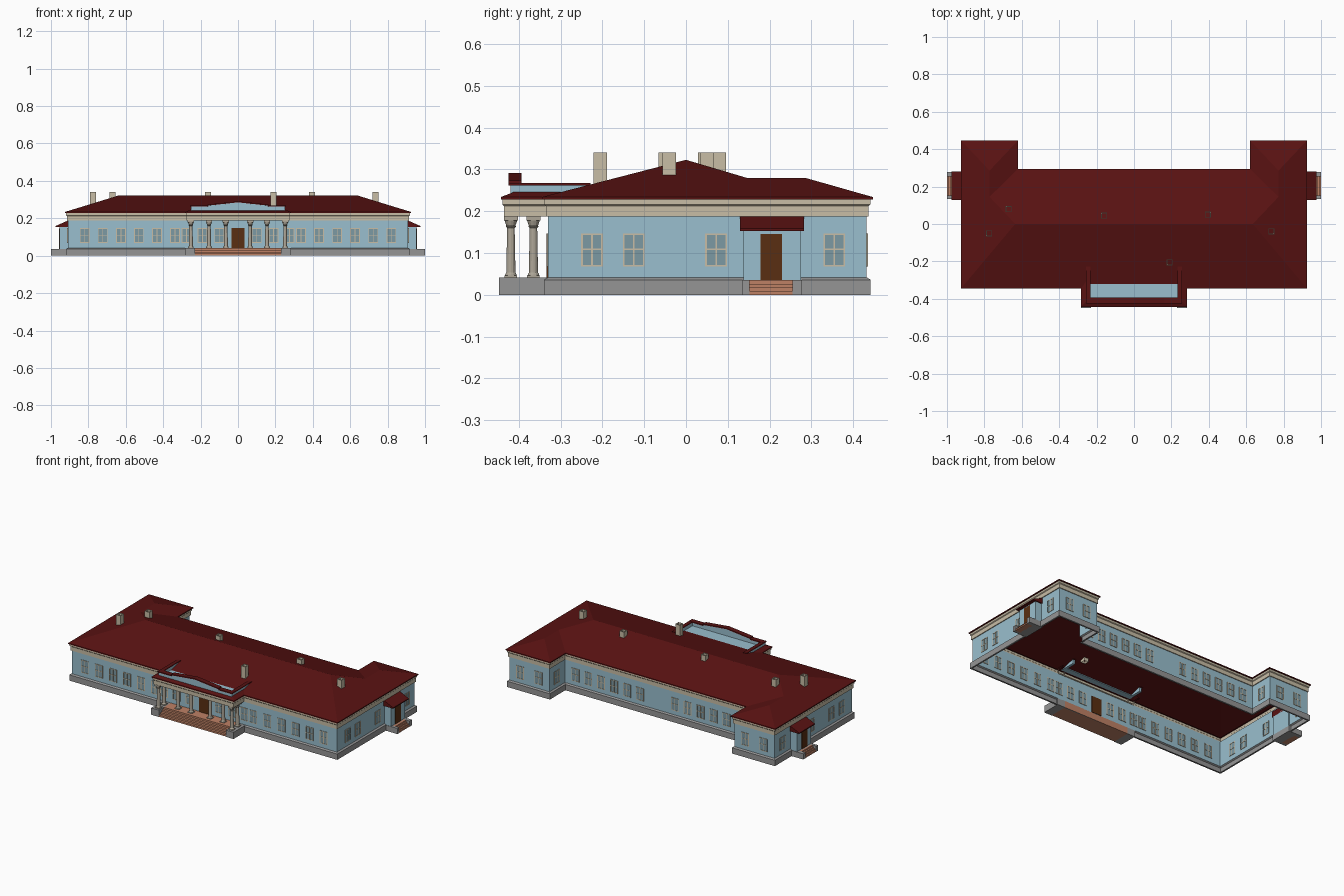
import bpy
from math import pi, sin, cos
from mathutils import Vector

if "Cube" in bpy.data.objects:
    bpy.data.objects.remove(bpy.data.objects["Cube"])

COL = {"roof": (.1, .006, .006), "wall": (.32, .52, .62), "cream": (.58, .51, .38),
       "stone": (.3, .3, .3), "step": (.52, .22, .13), "door": (.1, .028, .006),
       "glass": (.2, .32, .37), "column": (.42, .38, .31)}
MAT = {}
for k, c in COL.items():
    MAT[k] = bpy.data.materials.new(k)
    MAT[k].diffuse_color = (*c, 1)


def place(name, me, loc=(0, 0, 0), rot=0):
    ob = bpy.data.objects.new(name, me)
    ob.location = loc
    ob.rotation_euler.z = rot
    bpy.context.collection.objects.link(ob)
    return ob


def mesh(name, verts, faces, col):
    me = bpy.data.meshes.new(name)
    me.from_pydata(verts, [], faces)
    me.materials.append(MAT[col])
    me.update()
    return me


def boxes(name, items, col):
    v, f = [], []
    for x0, x1, y0, y1, z0, z1 in items:
        x0, x1 = min(x0, x1), max(x0, x1)
        b = len(v)
        v += [(x, y, z) for z in (z0, z1) for x, y in ((x0, y0), (x1, y0), (x1, y1), (x0, y1))]
        f += [[b + i for i in q] for q in ((3, 2, 1, 0), (4, 5, 6, 7), (0, 1, 5, 4),
                                           (1, 2, 6, 5), (2, 3, 7, 6), (3, 0, 4, 7))]
    return mesh(name, v, f, col)


def box(name, b, col):
    return place(name, boxes(name, [b], col))


def sweep(name, path, profile, col, closed=True):
    """Carry an (outward offset, z) profile round a counter-clockwise plan path."""
    n = len(path)
    pts = [Vector(p) for p in path]
    segs = n if closed else n - 1
    nor = []
    for i in range(segs):
        d = (pts[(i + 1) % n] - pts[i]).normalized()
        nor.append(Vector((d.y, -d.x)))
    v = []
    for i, p in enumerate(pts):
        a = nor[i - 1] if closed or i > 0 else nor[0]
        b = nor[i] if i < segs else nor[-1]
        m = (a + b) / (1 + a.dot(b))
        v += [(p.x + m.x * o, p.y + m.y * o, z) for o, z in profile]
    k = len(profile)
    f = [(i * k + j, (i + 1) % n * k + j, (i + 1) % n * k + j + 1, i * k + j + 1)
         for i in range(segs) for j in range(k - 1)]
    return place(name, mesh(name, v, f, col))


def prism(name, prof, y0, y1, col):
    n = len(prof)
    v = [(x, y, z) for y in (y0, y1) for x, z in prof]
    f = [list(range(n)), list(range(2 * n - 1, n - 1, -1))]
    f += [(i, i + n, (i + 1) % n + n, (i + 1) % n) for i in range(n)]
    return place(name, mesh(name, v, f, col))


# Main shell: plinth, walls, cornice and eave all follow one plan
plan = [(-.91, -.33), (.91, -.33), (.91, .432), (.635, .432), (.635, .28),
        (-.635, .28), (-.635, .432), (-.91, .432)]
cornice = [(0, .187), (.005, .187), (.005, .212), (.009, .216), (.009, .228)]
sweep("plinth", plan, [(0, 0), (.01, 0), (.01, .036), (0, .042)], "stone")
sweep("walls", plan, [(0, .04), (0, .2)], "wall")
sweep("cornice", plan, cornice, "cream")
sweep("eave", plan, [(0, .228), (.015, .228), (.015, .234)], "roof")

# Hipped roof with two rear wings
half = [(.925, -.345, .234), (.925, .447, .234), (.62, .447, .234), (.62, .295, .234),
        (.635, 0, .323), (.7725, .145, .28), (.7725, .285, .28)]
rv = half + [(-x, y, z) for x, y, z in half]
rf = [(7, 0, 4, 11), (3, 10, 12, 11, 4, 5)]
wing = [(0, 1, 6, 5, 4), (1, 2, 6), (2, 3, 5, 6)]
rf += wing + [[i + 7 for i in reversed(q)] for q in wing]
place("roof", mesh("roof", rv, rf, "roof"))

# Chimneys, open at the top
for x, y, z in ((-.67, .08, .27), (-.775, -.05, .26), (-.16, .045, .29), (.395, .05, .29),
                (.19, -.205, .255), (.735, -.04, .27)):
    h = .016
    sweep("chimney", [(x - h, y - h), (x + h, y - h), (x + h, y + h), (x - h, y + h)],
          [(0, z), (0, .34), (-.004, .34), (-.004, z)], "cream")

# Windows: shared frame and glass
w, z0, z1, t = .026, .068, .147, .004
frame = boxes("window_frame", [(-w, -w + t, -.003, .003, z0, z1), (w - t, w, -.003, .003, z0, z1),
                               (-w, w, -.003, .003, z0, z0 + t), (-w, w, -.003, .003, z1 - t, z1),
                               (-.002, .002, -.003, .003, z0, z1),
                               (-w, w, -.003, .003, .107, .111)], "cream")
glass = boxes("window_glass", [(-w, w, -.0015, .0015, z0, z1)], "glass")


def window(x, y, rot):
    place("window_frame", frame, (x, y, 0), rot)
    place("window_glass", glass, (x, y, 0), rot)


for s in (1, -1):
    for x in (.1, .19, .275, .337, .433, .53, .626, .723, .82):
        window(s * x, -.33, 0)
    for i in range(6):
        window(s * (.12 + .0885 * i), .28, pi)
    for x in (.71, .835):
        window(s * x, .432, pi)
    for y in (-.225, -.125, .072, .355):
        window(s * .91, y, s * pi / 2)
    window(s * .635, .36, -s * pi / 2)

# Front door
box("front_door", (-.035, .035, -.334, -.327, .042, .147), "door")

# Side porches with lean-to roofs, steps and cheek walls
for s in (1, -1):
    box("porch_wall", (s * .905, s * .955, .137, .275, .035, .165), "wall")
    box("porch_door", (s * .95, s * .958, .178, .23, .035, .146), "door")
    prism("porch_roof", [(s * .905, .153), (s * .975, .153), (s * .975, .159), (s * .905, .19)],
          .129, .282, "roof")
    box("porch_plinth", (s * .905, s * .965, .135, .278, 0, .035), "stone")
    for y0, y1 in ((.135, .152), (.255, .278)):
        box("porch_cheek", (s * .96, s * 1.0, y0, y1, 0, .035), "stone")
    place("porch_steps", boxes("porch_steps", [(s * .96, s * (.999 - .008 * i), .152, .255, 0,
                                                .00875 * (i + 1)) for i in range(4)], "step"))

# Portico base and front steps
box("portico_platform", (-.23, .23, -.388, -.33, 0, .042), "step")
place("front_steps", boxes("front_steps", [(-.23, .23, -.445 + .015 * i, -.385, 0, .0105 * (i + 1))
                                           for i in range(4)], "step"))
for s in (1, -1):
    box("portico_cheek", (s * .23, s * .283, -.448, -.33, 0, .042), "stone")

# Columns: turned shafts on twelve sides with square bases and caps
spots = [(s * x, -.365) for s in (1, -1) for x in (.065, .155, .252)]
spots += [(.252, -.419), (-.252, -.419)]
for x, y in spots:
    ring = [(x + .01 * cos(i * pi / 6), y + .01 * sin(i * pi / 6)) for i in range(12)]
    sweep("column", ring, [(.004, .046), (.003, .05), (.001, .053), (-.001, .16), (.002, .163),
                           (.001, .166), (.005, .178)], "column")
    place("column_blocks", boxes("column_blocks", [
        (x - .015, x + .015, y - .015, y + .015, .042, .046),
        (x - .017, x + .017, y - .017, y + .017, .178, .188)], "column"))

# Portico entablature, ceiling and roof skirt
path = [(-.27, -.33), (-.27, -.43), (.27, -.43), (.27, -.33)]
sweep("portico_cornice", path, [(-.035, .23), (-.035, .187)] + cornice, "cream", False)
box("portico_ceiling", (-.265, .265, -.425, -.33, .205, .21), "cream")
path = [(-.27, -.29), (-.27, -.43), (.27, -.43), (.27, -.29)]
sweep("portico_roof", path, [(0, .228), (.013, .228), (.013, .234), (-.018, .246)], "roof", False)
box("portico_deck", (-.24, .24, -.42, -.3, .236, .2405), "wall")

# Parapet with a low gabled centre and red capping
top = [(.252, .262), (.16, .262), (.16, .268), (0, .285), (-.16, .268), (-.16, .262), (-.252, .262)]
prism("parapet_front", [(-.252, .236), (.252, .236)] + top, -.42, -.4, "wall")
prism("parapet_cap", [(x * 1.015, z) for x, z in top]
      + [(x * 1.015, z + .006) for x, z in reversed(top)], -.425, -.394, "roof")
for s in (1, -1):
    box("parapet_side", (s * .236, s * .252, -.42, -.235, .236, .262), "wall")
    box("parapet_side_cap", (s * .233, s * .256, -.424, -.228, .262, .267), "roof")

for m in bpy.data.materials:
    if m.users and not m.is_grease_pencil:
        m.use_nodes = True
        m.node_tree.nodes["Principled BSDF"].inputs["Base Color"].default_value = m.diffuse_color
